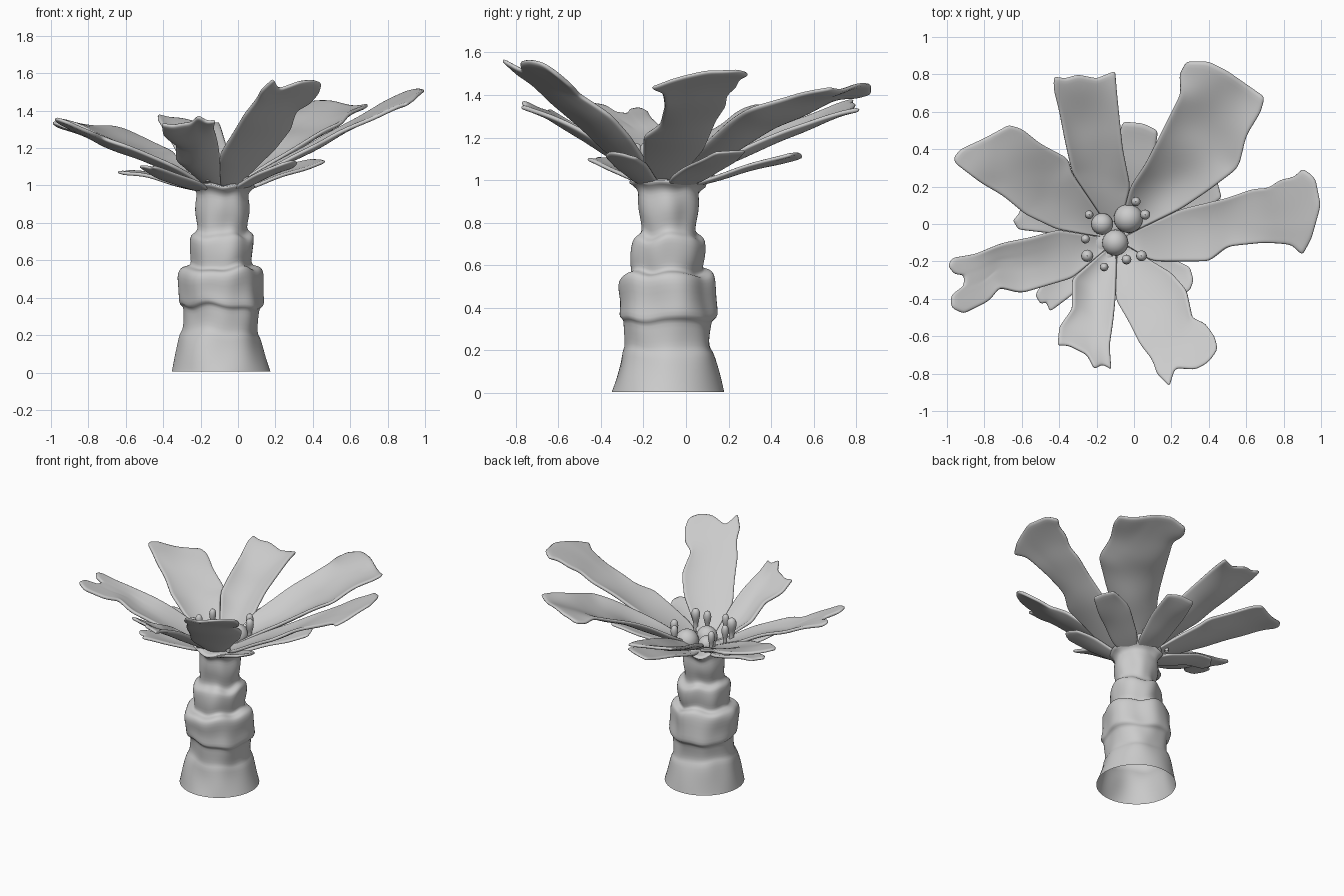
import bpy, bmesh, math
from mathutils import Vector, noise

if "Cube" in bpy.data.objects:
    bpy.data.objects.remove(bpy.data.objects["Cube"])

CX, CY = -0.09, -0.085          # axis of the stem


def finish(name, bm, subsurf=1, thickness=0):
    bmesh.ops.recalc_face_normals(bm, faces=bm.faces)
    mesh = bpy.data.meshes.new(name)
    bm.to_mesh(mesh)
    bm.free()
    mesh.shade_smooth()
    ob = bpy.data.objects.new(name, mesh)
    bpy.context.collection.objects.link(ob)
    if thickness:
        m = ob.modifiers.new("thickness", 'SOLIDIFY')
        m.thickness, m.offset = thickness, 0
    if subsurf:
        m = ob.modifiers.new("smooth", 'SUBSURF')
        m.levels = m.render_levels = subsurf
    return ob


def grid_faces(bm, rows, closed=False):
    for a, b in zip(rows, rows[1:]):
        n = len(a)
        for i in range(n if closed else n - 1):
            j = (i + 1) % n
            bm.faces.new((a[i], a[j], b[j], b[i]))


def lathe(name, profile, x, y, sides=16, wobble=0.0, subsurf=1):
    bm = bmesh.new()
    rows = []
    for r, z in profile:
        ring = []
        for i in range(sides):
            a = 2 * math.pi * i / sides
            c, s = math.cos(a), math.sin(a)
            fade = min(1, z / 0.2) * wobble
            n1 = noise.noise(Vector((c * 1.6, s * 1.6, z * 5)))
            n2 = noise.noise(Vector((c * 1.3 + 7, s * 1.3, z * 3)))
            rr = r * (1 + 0.13 * fade * n1)
            ring.append(bm.verts.new((x + rr * c, y + rr * s, z + 0.045 * fade * n2)))
        rows.append(ring)
    grid_faces(bm, rows, True)
    return finish(name, bm, subsurf)


def along(pts, t):
    """Point at fraction t of a polyline's length."""
    pts = [Vector(p) for p in pts]
    lens = [(b - a).length for a, b in zip(pts, pts[1:])]
    d = t * sum(lens)
    for a, b, l in zip(pts, pts[1:], lens):
        if d <= l:
            return a.lerp(b, d / l)
        d -= l
    return pts[-1]


def petal(name, left, tip, right, z_tip, z_root=1.0, cup=0.03, thick=0.022, nu=16, nv=26):
    """Patch between two side edges and a ragged tip edge, sloping up outwards."""
    c = Vector((CX, CY))

    def root(p):
        return c + (Vector(p) - c).normalized() * 0.05
    left = [root(left[0])] + left
    right = [root(right[0])] + right
    tip = [left[-1]] + tip + [right[-1]]
    mid = sum((Vector(p) for p in tip), Vector((0, 0))) / len(tip)
    axis = (mid - c).normalized()
    reach = max((Vector(p) - c).dot(axis) for p in tip)
    bm = bmesh.new()
    rows = []
    for j in range(nv + 1):
        v = j / nv
        l, r = along(left, v), along(right, v)
        row = []
        for i in range(nu + 1):
            u = i / nu
            p = l.lerp(r, u) + (along(tip, u) - Vector(left[-1]).lerp(Vector(right[-1]), u)) * v ** 3
            t = max(0, ((p - c).dot(axis) - 0.1) / (reach - 0.1))
            z = z_root + (z_tip - z_root) * t
            z += cup * (2 * u - 1) ** 2 * math.sin(math.pi * min(1, v)) 
            z += 0.035 * v * noise.noise(Vector((p.x * 4, p.y * 4, z_tip * 9)))
            row.append(bm.verts.new((p.x, p.y, z)))
        rows.append(row)
    grid_faces(bm, rows)
    return finish(name, bm, 1, thick)


# Stem: stacked crumpled collars, open at the foot
lathe("stem", [(.265, .005), (.262, .015), (.245, .08), (.228, .15), (.217, .2), (.203, .215), (.2, .25),
               (.205, .31), (.205, .335), (.226, .345), (.227, .37), (.218, .43), (.222, .5), (.215, .54),
               (.2, .556), (.165, .56), (.16, .58), (.173, .63), (.178, .69), (.172, .72), (.15, .732),
               (.128, .75), (.135, .8), (.147, .86), (.143, .92), (.138, .95), (.16, .98), (.2, 1.0),
               (.1, 1.005), (.01, 1.01)], CX, CY, 40, 1.0)

# Points where neighbouring petals meet
V = [(.25, .08), (-.02, .2), (-.33, .27), (-.41, -.03), (-.33, -.29), (-.1, -.4), (.1, -.2)]

# Seven large ragged petals
petal("petal_right", [V[6], (.25, -.2), (.4, -.2), (.5, -.12), (.7, -.1), (.84, -.11), (.9, -.17)],
      [(.95, -.08), (1, .1), (.97, .25)],
      [V[0], (.5, .14), (.64, .19), (.72, .19), (.78, .24), (.86, .25), (.9, .3)], 1.51, cup=.02)
petal("petal_back_right", [V[0], (.4, .18), (.56, .3), (.6, .47), (.68, .6), (.7, .68)],
      [(.6, .75), (.5, .82), (.4, .87)],
      [V[1], (.06, .32), (.15, .5), (.25, .7), (.24, .8), (.28, .87)], 1.45, cup=.08)
petal("petal_back", [V[1], (-.06, .4), (-.08, .6), (-.09, .7), (-.1, .82)],
      [(-.2, .78), (-.3, .8), (-.37, .78)],
      [V[2], (-.37, .45), (-.4, .6), (-.43, .72), (-.43, .79)], 1.37, cup=.05)
petal("petal_back_left", [V[2], (-.35, .35), (-.5, .43), (-.6, .51), (-.67, .53)],
      [(-.8, .46), (-.93, .4), (-.97, .35)],
      [V[3], (-.58, .05), (-.7, .15), (-.82, .22), (-.95, .32)], 1.36)
petal("petal_left", [V[3], (-.55, -.07), (-.7, -.1), (-.85, -.16), (-.97, -.18)],
      [(-1, -.22), (-.96, -.27), (-.91, -.27), (-.91, -.33), (-.98, -.38), (-.98, -.45)],
      [V[4], (-.6, -.37), (-.72, -.34), (-.77, -.41), (-.91, -.48)], 1.36)
petal("petal_front_left", [V[4], (-.33, -.45), (-.4, -.55), (-.41, -.65)],
      [(-.35, -.65), (-.25, -.7), (-.21, -.78), (-.17, -.75)],
      [V[5], (-.11, -.5), (-.13, -.65), (-.12, -.78)], 1.38, cup=.05)
petal("petal_front_right", [V[5], (-.03, -.52), (.03, -.64), (.1, -.73), (.12, -.8), (.19, -.87)],
      [(.22, -.77), (.33, -.78), (.4, -.74), (.45, -.67)],
      [V[6], (.2, -.26), (.28, -.35), (.31, -.5), (.38, -.53), (.43, -.6)], 1.57, cup=.04)

# Smaller outer leaves beneath the petals: side, tip and other side of each
leaves = {
    "right": ([(.12, -.08), (.35, .05), (.47, .14)], [(.45, .22)], [(.05, .1), (.25, .25), (.41, .28)], 1.14),
    "back": ([(.03, .08), (.1, .3), (.13, .5)], [(.05, .54)], [(-.15, .12), (-.12, .35), (-.06, .55)], 1.12),
    "left": ([(-.25, .06), (-.45, .1), (-.6, .1)], [(-.62, .05), (-.65, .02)],
             [(-.28, -.1), (-.45, -.05), (-.62, -.03)], 1.08),
    "front_left": ([(-.3, -.12), (-.45, -.25), (-.53, -.38)], [(-.5, -.43), (-.47, -.42)],
                   [(-.2, -.28), (-.33, -.38), (-.45, -.47)], 1.10),
    "front_right": ([(0, -.25), (.1, -.33), (.24, -.38)], [(.3, -.36), (.32, -.3)],
                    [(.1, -.15), (.2, -.18), (.3, -.23)], 1.14),
}
for key, (a, t, b, z) in leaves.items():
    petal("outer_leaf_" + key, a, t, b, z, z_root=.97, cup=.01, thick=.02, nu=8, nv=12)

# Three round buds in the middle
for i, (x, y, r) in enumerate([(-.17, 0, .058), (-.03, .03, .078), (-.1, -.1, .07)]):
    bm = bmesh.new()
    bmesh.ops.create_uvsphere(bm, u_segments=24, v_segments=14, radius=r)
    bmesh.ops.translate(bm, verts=bm.verts, vec=(x, y, 1.045))
    finish("bud_%d" % (i + 1), bm, 0)

# Ring of club-headed stamens
spots = [(-.24, .05, .024), (.01, .12, .026), (.06, .05, .028), (-.26, -.08, .025),
         (-.25, -.17, .034), (-.16, -.23, .024), (-.04, -.19, .027), (.04, -.17, .03)]
for i, (x, y, r) in enumerate(spots):
    z, h = 1.02, 0.11 + 1.8 * r
    shape = [(.55, 0), (.5, .3), (.6, .42), (.85, .55), (1.05, .72), (.95, .88), (.55, .98), (.05, 1)]
    lathe("stamen_%d" % (i + 1), [(r * a, z + h * b) for a, b in shape], x, y, 12)
